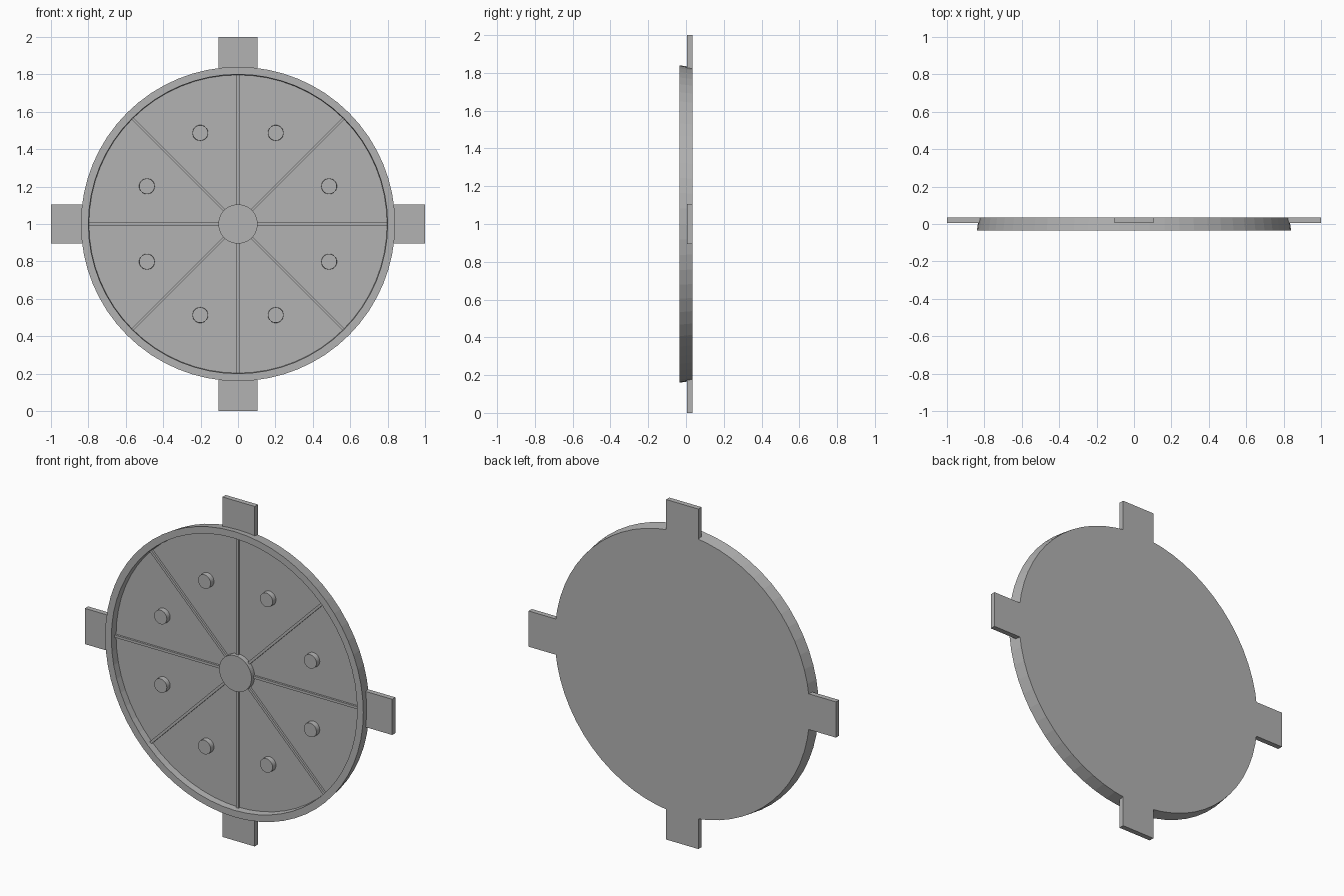
import bpy
import bmesh
from math import cos, sin, pi
from mathutils import Matrix, Vector

cube = bpy.data.objects.get("Cube")
if cube:
    bpy.data.objects.remove(cube)

GREY = (0.45, 0.45, 0.45, 1)
grey = bpy.data.materials.new("plain grey")
grey.use_nodes = True
grey.diffuse_color = GREY
grey.node_tree.nodes["Principled BSDF"].inputs["Base Color"].default_value = GREY

CENTRE = Vector((0, 0, 1))
FRONT, FLOOR, BACK = -0.035, 0.005, 0.035


def finish(name, bm):
    bmesh.ops.recalc_face_normals(bm, faces=bm.faces)
    mesh = bpy.data.meshes.new(name)
    bm.to_mesh(mesh)
    bm.free()
    mesh.materials.append(grey)
    obj = bpy.data.objects.new(name, mesh)
    obj.location = CENTRE
    bpy.context.collection.objects.link(obj)


def turned(name, profile, segments, offset=(0, 0, 0)):
    """Turn a (radius, y) profile about the y axis and cap both ends."""
    bm = bmesh.new()
    rings = []
    for r, y in profile:
        angles = [2 * pi * i / segments for i in range(segments)]
        rings.append([bm.verts.new(Vector((r * cos(a), y, r * sin(a))) + Vector(offset))
                      for a in angles])
    for a, b in zip(rings, rings[1:]):
        for i in range(segments):
            j = (i + 1) % segments
            bm.faces.new((a[i], a[j], b[j], b[i]))
    bm.faces.new(rings[0])
    bm.faces.new(rings[-1])
    finish(name, bm)


def radial_bar(name, angle, start, end, width, front, back):
    """A box pointing outwards from the centre at the given angle."""
    size = Matrix.Diagonal((end - start, back - front, width, 1))
    place = Matrix.Translation(((start + end) / 2, (front + back) / 2, 0))
    bm = bmesh.new()
    bmesh.ops.create_cube(bm, size=1, matrix=Matrix.Rotation(-angle, 4, "Y") @ place @ size)
    finish(name, bm)


# Shallow dish: back plate with raised, slightly drafted rim
turned("dish", [(0.83, BACK), (0.84, FRONT), (0.80, FRONT), (0.797, FLOOR)], 64)

# Central hub
turned("hub", [(0.105, FLOOR + 0.003), (0.105, FLOOR - 0.03)], 48)

# Four mounting tabs around the edge
for i, side in enumerate(("left", "top", "right", "bottom")):
    radial_bar(side + "_tab", i * pi / 2, 0.82, 1.0, 0.21, FLOOR, BACK)

# Eight thin ribs and the pegs between them
for i in range(8):
    angle = i * pi / 4
    radial_bar(f"rib_{i + 1}", angle, 0.09, 0.798, 0.015, FLOOR - 0.012, FLOOR + 0.003)
    mid = angle + pi / 8
    turned(f"peg_{i + 1}", [(0.042, FLOOR + 0.003), (0.041, FLOOR - 0.03)], 32,
           (0.527 * cos(mid), 0, 0.527 * sin(mid)))
